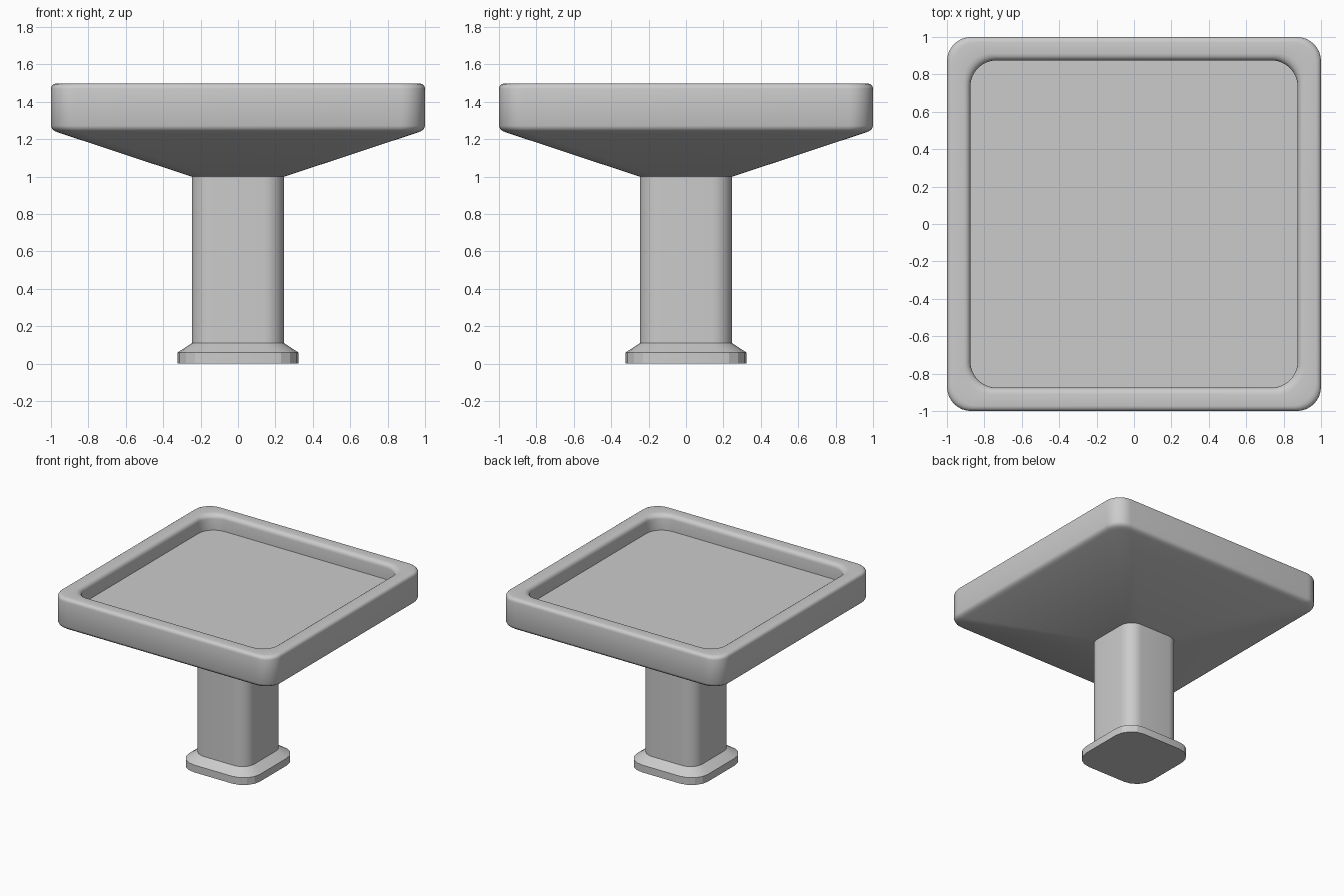
import bpy
import bmesh
from math import sin, cos, radians

if "Cube" in bpy.data.objects:
    bpy.data.objects.remove(bpy.data.objects["Cube"])


def ring_points(half, radius, z, seg):
    """Rounded square outline at height z."""
    pts = []
    for q, (sx, sy) in enumerate([(1, 1), (-1, 1), (-1, -1), (1, -1)]):
        for i in range(seg + 1):
            a = radians(90 * (q + i / seg))
            pts.append((sx * (half - radius) + radius * cos(a),
                        sy * (half - radius) + radius * sin(a), z))
    return pts


def loft(name, rings, seg, angle):
    """Skin a list of (half width, corner radius, z) outlines, capped at both ends."""
    bm = bmesh.new()
    loops = [[bm.verts.new(p) for p in ring_points(h, r, z, seg)] for h, r, z in rings]
    n = len(loops[0])
    for lo, hi in zip(loops, loops[1:]):
        for i in range(n):
            j = (i + 1) % n
            bm.faces.new((lo[i], lo[j], hi[j], hi[i]))
    bm.faces.new(loops[0][::-1])
    bm.faces.new(loops[-1])
    bmesh.ops.recalc_face_normals(bm, faces=bm.faces[:])
    mesh = bpy.data.meshes.new(name)
    bm.to_mesh(mesh)
    bm.free()
    obj = bpy.data.objects.new(name, mesh)
    bpy.context.collection.objects.link(obj)
    bpy.ops.object.select_all(action='DESELECT')
    obj.select_set(True)
    bpy.context.view_layer.objects.active = obj
    bpy.ops.object.shade_smooth_by_angle(angle=radians(angle))
    return obj


COLUMN, COLUMN_R = 0.247, 0.11
STEPS = 4

# Foot: short plinth with a chamfer up to the column
loft("foot", [(0.323, 0.15, 0.0), (0.323, 0.15, 0.06), (COLUMN, COLUMN_R, 0.11)], 4, 20)

# Column
loft("column", [(COLUMN, COLUMN_R, 0.11), (COLUMN, COLUMN_R, 1.0)], 8, 30)

# Basin: flared underside, softened outer wall, rounded rim, recessed floor
rings = [(COLUMN, COLUMN_R, 1.0), (0.96, 0.12, 1.236), (0.98, 0.125, 1.244),
         (0.994, 0.13, 1.255), (1.0, 0.13, 1.272)]
for i in range(STEPS + 1):
    a = radians(90 * i / STEPS)
    rings.append((0.972 + 0.028 * cos(a), 0.13, 1.470 + 0.028 * sin(a)))
for i in range(STEPS + 1):
    a = radians(90 * i / STEPS)
    rings.append((0.91 - 0.035 * sin(a), 0.14, 1.463 + 0.035 * cos(a)))
rings.append((0.875, 0.14, 1.37))
loft("basin", rings, 8, 35)
